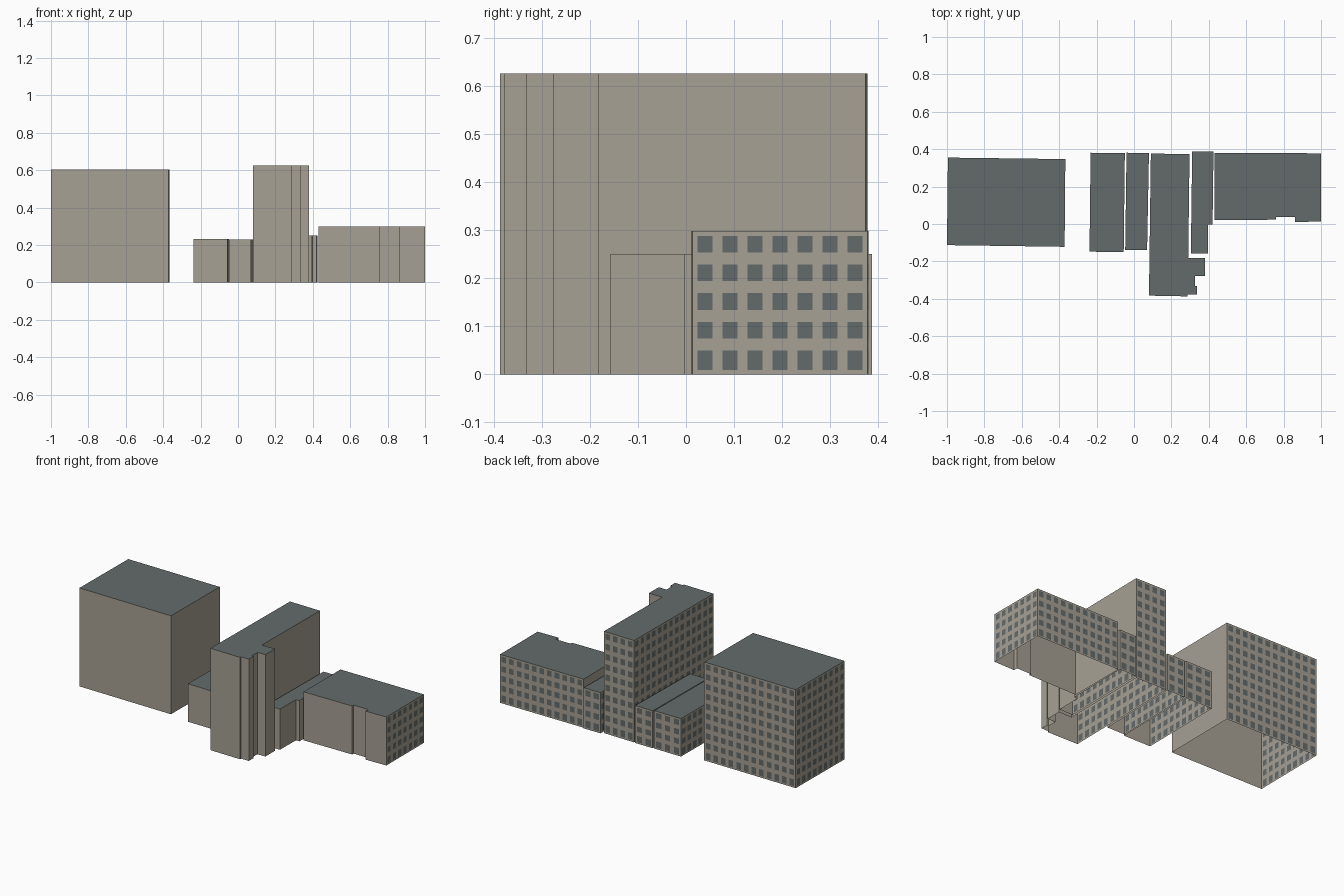
import bpy, bmesh
from mathutils import Vector

if "Cube" in bpy.data.objects:
    bpy.data.objects.remove(bpy.data.objects["Cube"])


def material(name, rgb):
    m = bpy.data.materials.new(name)
    m.diffuse_color = (*rgb, 1.0)
    m.use_nodes = True
    m.node_tree.nodes["Principled BSDF"].inputs["Base Color"].default_value = m.diffuse_color
    return m


STONE = material("warm grey stone", (0.385, 0.355, 0.30))
SLATE = material("slate grey", (0.125, 0.148, 0.145))
FLOOR, BAY = 0.06, 0.0525   # nominal storey height and window spacing


def quad(bm, points, index):
    f = bm.faces.new([bm.verts.new(p) for p in points])
    f.material_index = index


def windowed_wall(bm, a, b, height):
    """Wall from a to b cut into a grid, with every bay holding a window."""
    bays = max(1, round((b - a).length / BAY))
    rows = round(height / FLOOR)
    us, zs = [0.0], [0.0]
    for i in range(bays):
        us += [(i + 0.2) / bays, (i + 0.8) / bays]
    for r in range(rows):
        sill = 0.15 if r == 0 else 0.25      # ground floor windows are taller
        zs += [(r + sill) * height / rows, (r + 0.83) * height / rows]
    us.append(1.0)
    zs.append(height)
    for i in range(len(us) - 1):
        p, q = a.lerp(b, us[i]), a.lerp(b, us[i + 1])
        for j in range(len(zs) - 1):
            quad(bm, [(*p, zs[j]), (*q, zs[j]), (*q, zs[j + 1]), (*p, zs[j + 1])],
                 1 if i % 2 and j % 2 else 0)


def building(name, outline, height, side):
    """Open-bottomed block; windows on the back and on one side (-1 left, 1 right)."""
    bm = bmesh.new()
    pts = [Vector(p) for p in outline]       # counter-clockwise footprint
    for a, b in zip(pts, pts[1:] + pts[:1]):
        d = b - a
        n = Vector((d.y, -d.x)).normalized()
        if d.length > 0.1 and (n.y > 0.9 or n.x * side > 0.9):
            windowed_wall(bm, a, b, height)
        else:
            quad(bm, [(*a, 0), (*b, 0), (*b, height), (*a, height)], 0)
    quad(bm, [(*p, height) for p in pts], 1)  # flat slate roof
    bmesh.ops.remove_doubles(bm, verts=bm.verts, dist=1e-5)
    mesh = bpy.data.meshes.new(name)
    bm.to_mesh(mesh)
    bm.free()
    mesh.materials.append(STONE)
    mesh.materials.append(SLATE)
    bpy.context.collection.objects.link(bpy.data.objects.new(name, mesh))


# Large detached block
building("detached_block", [(-1, -0.113), (-0.371, -0.122), (-0.367, 0.347),
                            (-0.995, 0.355)], 0.605, -1)
# Two low neighbouring wings
building("low_wing_outer", [(-0.238, -0.148), (-0.055, -0.15), (-0.049, 0.379),
                            (-0.232, 0.381)], 0.233, -1)
building("low_wing_inner", [(-0.047, -0.138), (0.07, -0.14), (0.08, 0.38),
                            (-0.04, 0.381)], 0.23, -1)
# Tall slab with stepped front corner
building("tower_slab", [(0.08, -0.383), (0.285, -0.387), (0.285, -0.377), (0.338, -0.377),
                        (0.338, -0.332), (0.326, -0.332), (0.326, -0.277), (0.38, -0.277),
                        (0.38, -0.182), (0.29, -0.182), (0.297, 0.373), (0.09, 0.377)],
         0.626, -1)
# Narrow link between the tower and the right wing
building("narrow_link", [(0.304, -0.157), (0.395, -0.157), (0.397, -0.004), (0.42, -0.004),
                         (0.425, 0.387), (0.311, 0.387)], 0.25, -1)
# Right wing with a shallow recess in its front
building("right_wing", [(0.431, 0.021), (0.76, 0.023), (0.76, 0.037), (0.86, 0.037),
                        (0.86, 0.011), (1, 0.013), (1, 0.378), (0.431, 0.38)], 0.298, 1)
